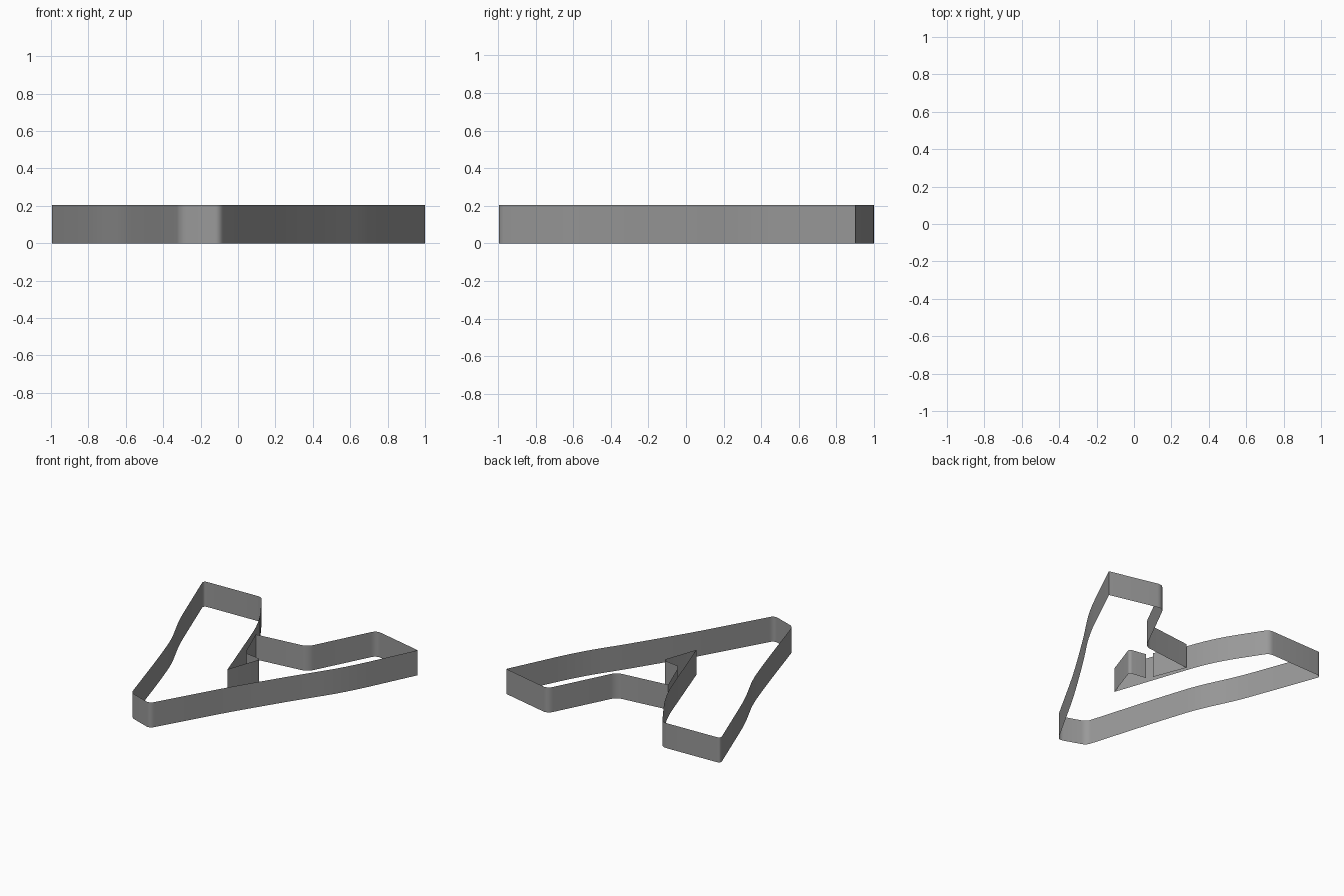
import bpy, bmesh
from mathutils import Vector

if "Cube" in bpy.data.objects:
    bpy.data.objects.remove(bpy.data.objects["Cube"])

HEIGHT = 0.205

dark = bpy.data.materials.new("dark_grey")
dark.diffuse_color = (0.32, 0.32, 0.32, 1)
dark.use_nodes = True
dark.node_tree.nodes["Principled BSDF"].inputs["Base Color"].default_value = dark.diffuse_color


def rounded(points):
    """Turn (x, y, radius) points into a path with rounded corners."""
    path = []
    for i, (x, y, r) in enumerate(points):
        p = Vector((x, y))
        if r == 0 or i in (0, len(points) - 1):
            path.append(p)
            continue
        a = Vector(points[i - 1][:2]) - p
        b = Vector(points[i + 1][:2]) - p
        start = p + a.normalized() * min(r, a.length * 0.45)
        end = p + b.normalized() * min(r, b.length * 0.45)
        for k in range(7):
            t = k / 6
            path.append(start * (1 - t) ** 2 + p * 2 * t * (1 - t) + end * t * t)
    return path


def ribbon_wall(name, points):
    """Single-sided upright wall following a plan path, no top or bottom."""
    bm = bmesh.new()
    cols = [(bm.verts.new((p.x, p.y, 0)), bm.verts.new((p.x, p.y, HEIGHT)))
            for p in rounded(points)]
    for (a, b), (c, d) in zip(cols, cols[1:]):
        bm.faces.new((a, c, d, b))
    mesh = bpy.data.meshes.new(name)
    bm.to_mesh(mesh)
    bm.free()
    mesh.materials.append(dark)
    ob = bpy.data.objects.new(name, mesh)
    bpy.context.collection.objects.link(ob)
    bpy.context.view_layer.objects.active = ob
    ob.select_set(True)
    bpy.ops.object.shade_smooth_by_angle()
    ob.select_set(False)


# arrow-shaped outline: inner fold, long left wing, nose, right wing, notch
ribbon_wall("outline_wall", [
    (-0.011, 0.126, 0), (0.134, 0.102, 0.03), (0.035, -0.185, 0),
    (-0.24, 0.62, 0.2), (-0.485, 1.0, 0.04), (-1.005, 0.985, 0.04),
    (-0.76, 0.325, 0.12), (-0.605, 0.0, 0.12), (-0.495, -0.337, 0.12),
    (-0.315, -0.93, 0.04), (-0.10, -1.005, 0.04),
    (0.22, -0.44, 0.2), (0.51, 0.02, 0.15), (0.73, 0.345, 0.2), (1.0, 0.90, 0),
    (0.555, 1.005, 0.05), (0.29, 0.485, 0.05), (-0.145, 0.437, 0),
    (-0.042, 0.171, 0)])
